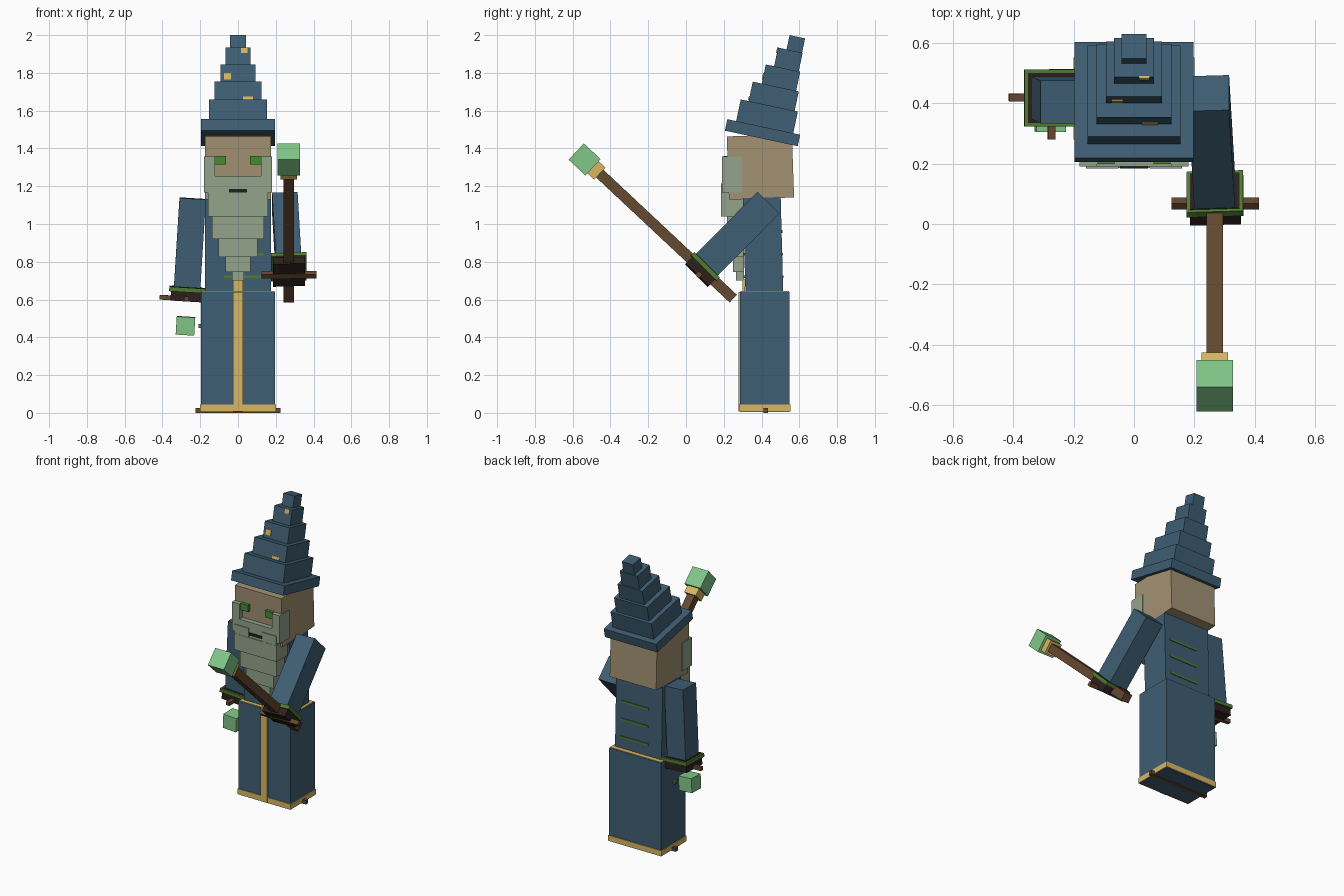
import bpy, math
from mathutils import Vector, Matrix

cube = bpy.data.objects.get("Cube")
if cube:
    bpy.data.objects.remove(cube, do_unlink=True)


def material(name, hexcode):
    rgb = [int(hexcode[i:i + 2], 16) / 255 for i in (0, 2, 4)]
    lin = [c / 12.92 if c <= 0.04045 else ((c + 0.055) / 1.055) ** 2.4 for c in rgb]
    m = bpy.data.materials.new(name)
    m.use_nodes = True
    m.diffuse_color = (*lin, 1)
    m.node_tree.nodes["Principled BSDF"].inputs["Base Color"].default_value = (*lin, 1)
    return m


BLUE = material("robe blue", "3f5e73")
SKIN = material("skin tan", "a29273")
SAGE = material("beard sage", "92a48b")
GOLD = material("gold", "d9b763")
WOOD = material("wood brown", "654830")
DARK = material("dark brown", "2e201d")
GEM = material("gem green", "81c788")
TRIM = material("cuff green", "4f7d33")
EYE = material("eye green", "448a30")
BLACK = material("mouth black", "1d1f1f")


def box(name, center, size, mat, rot=None):
    """Box with given full size, turned by a rotation matrix about its centre."""
    bpy.ops.mesh.primitive_cube_add(size=1)
    ob = bpy.context.object
    ob.name = ob.data.name = name
    ob.data.transform(Matrix.Diagonal((*size, 1)))
    r = rot.to_4x4() if rot else Matrix.Identity(4)
    ob.matrix_world = Matrix.Translation(center) @ r
    ob.data.materials.append(mat)
    return ob


def span(name, x, y, z, mat):
    """Upright box from its limits on each axis."""
    lim = (x, y, z)
    return box(name, [(a + b) / 2 for a, b in lim], [b - a for a, b in lim], mat)


def rot_x(deg):
    return Matrix.Rotation(math.radians(deg), 3, 'X')


# Robe skirt with gold hem, front band and waist edge
span("robe_skirt", (-0.196, 0.196), (0.285, 0.547), (0.004, 0.64), BLUE)
span("robe_hem", (-0.2, 0.2), (0.28, 0.552), (0.008, 0.045), GOLD)
span("robe_front_band", (-0.026, 0.026), (0.277, 0.287), (0.008, 0.64), GOLD)
span("waist_edge", (-0.193, 0.193), (0.288, 0.544), (0.638, 0.644), GOLD)
span("foot_peg", (-0.225, 0.225), (0.41, 0.435), (0.0, 0.026), WOOD)
span("skirt_side_tab", (-0.21, -0.19), (0.39, 0.42), (0.45, 0.47), TRIM)

# Torso with green ribs
box("torso", (0, 0.408, 0.885), (0.35, 0.2, 0.51), BLUE, rot_x(1.5))
span("torso_front_band", (-0.026, 0.026), (0.3, 0.312), (0.64, 0.705), GOLD)
for i, z in enumerate((0.72, 0.84, 0.96)):
    span(f"torso_rib_{i + 1}", (-0.075, 0.135), (0.305 - i * 0.003, 0.517 - i * 0.003),
         (z - 0.007, z + 0.007), TRIM)

# Head and face
box("head", (0, 0.394, 1.302), (0.35, 0.345, 0.335), SKIN, rot_x(2))
for side, s in (("right", -1), ("left", 1)):
    box(side + "_eye", (s * 0.093, 0.222, 1.338), (0.058, 0.046, 0.046), EYE)
    box(side + "_whisker", (s * 0.151, 0.243, 1.262), (0.058, 0.106, 0.191), SAGE)
    box(side + "_moustache", (s * 0.105, 0.189, 1.183), (0.108, 0.01, 0.062), SAGE)
span("upper_beard", (-0.158, 0.158), (0.19, 0.29), (1.15, 1.255), SAGE)
span("mouth", (-0.047, 0.047), (0.184, 0.192), (1.167, 1.184), BLACK)

# Beard steps: half width, front y, bottom z, top z
for i, (hw, y, z0, z1) in enumerate(((0.16, 0.186, 1.04, 1.15), (0.138, 0.216, 0.92, 1.04),
                                     (0.103, 0.233, 0.825, 0.92), (0.066, 0.25, 0.745, 0.825),
                                     (0.032, 0.265, 0.7, 0.745))):
    span(f"beard_step_{i + 1}", (-hw, hw), (y, 0.306), (z0, z1), SAGE)

# Hat: tilted square tiers placed by their lower front edge (y, z, width, height)
TILT = rot_x(-12)
for i, (y, z, w, h) in enumerate(((0.206, 1.494, 0.394, 0.062), (0.265, 1.542, 0.309, 0.12),
                                  (0.33, 1.643, 0.249, 0.113), (0.4, 1.738, 0.186, 0.109),
                                  (0.465, 1.828, 0.133, 0.108), (0.53, 1.913, 0.084, 0.089))):
    c = Vector((0, y, z)) + TILT @ Vector((0, w / 2, h / 2))
    box("hat_brim" if i == 0 else f"hat_tier_{i}", c, (w, w, h), BLUE, TILT)

# Gold patches on the hat fronts
for i, (x, y, z, w, h) in enumerate(((0.034, 0.484, 1.92, 0.034, 0.03),
                                     (-0.055, 0.409, 1.782, 0.038, 0.036),
                                     (0.053, 0.335, 1.665, 0.053, 0.019))):
    box(f"hat_patch_{i + 1}", (x, y, z), (w, 0.009, h), GOLD, TILT)


def arm(side, top, bottom, width, depth):
    """Sleeve between two points, with cuff and hand square to its end."""
    top, bottom = Vector(top), Vector(bottom)
    up = (top - bottom).normalized()
    ax = (Vector((1, 0, 0)) - up * up.x).normalized()
    r = Matrix((ax, up.cross(ax), up)).transposed()
    box(side + "_sleeve", (top + bottom) / 2, (width, depth, (top - bottom).length), BLUE, r)
    box(side + "_cuff", bottom, (0.188, 0.19, 0.024), TRIM, r)
    box(side + "_cuff_lining", bottom + up * 0.01, (0.164, 0.166, 0.009), DARK, r)
    box(side + "_hand", bottom - up * 0.035, (0.168, 0.17, 0.052), DARK, r)
    return r


# Right arm hangs down, with pegs and a gem under it
r = arm("right", (-0.24, 0.405, 1.135), (-0.27, 0.418, 0.653), 0.14, 0.142)
box("right_hand_peg", (-0.29, 0.42, 0.605), (0.25, 0.025, 0.025), WOOD, r)
box("right_finger_peg", (-0.273, 0.33, 0.605), (0.025, 0.1, 0.025), WOOD, r)
box("hanging_gem", (-0.278, 0.356, 0.461), (0.098, 0.1, 0.096), GEM, r)

# Left arm reaches forward
arm("left", (0.248, 0.434, 1.111), (0.268, 0.1, 0.773), 0.135, 0.163)
box("left_hand_peg", (0.27, 0.068, 0.732), (0.29, 0.028, 0.028), WOOD, rot_x(43))

# Staff with gold collar and gem
low, high = Vector((0.268, 0.25, 0.605)), Vector((0.268, -0.46, 1.27))
along = (high - low).normalized()
tilt = rot_x(math.degrees(math.atan2(-along.y, along.z)))
box("staff", (low + high) / 2, (0.056, 0.056, (high - low).length), WOOD, tilt)
box("staff_collar", high + along * 0.02, (0.087, 0.087, 0.05), GOLD, tilt)
box("staff_gem", high + along * 0.105, (0.12, 0.118, 0.122), GEM, tilt)
